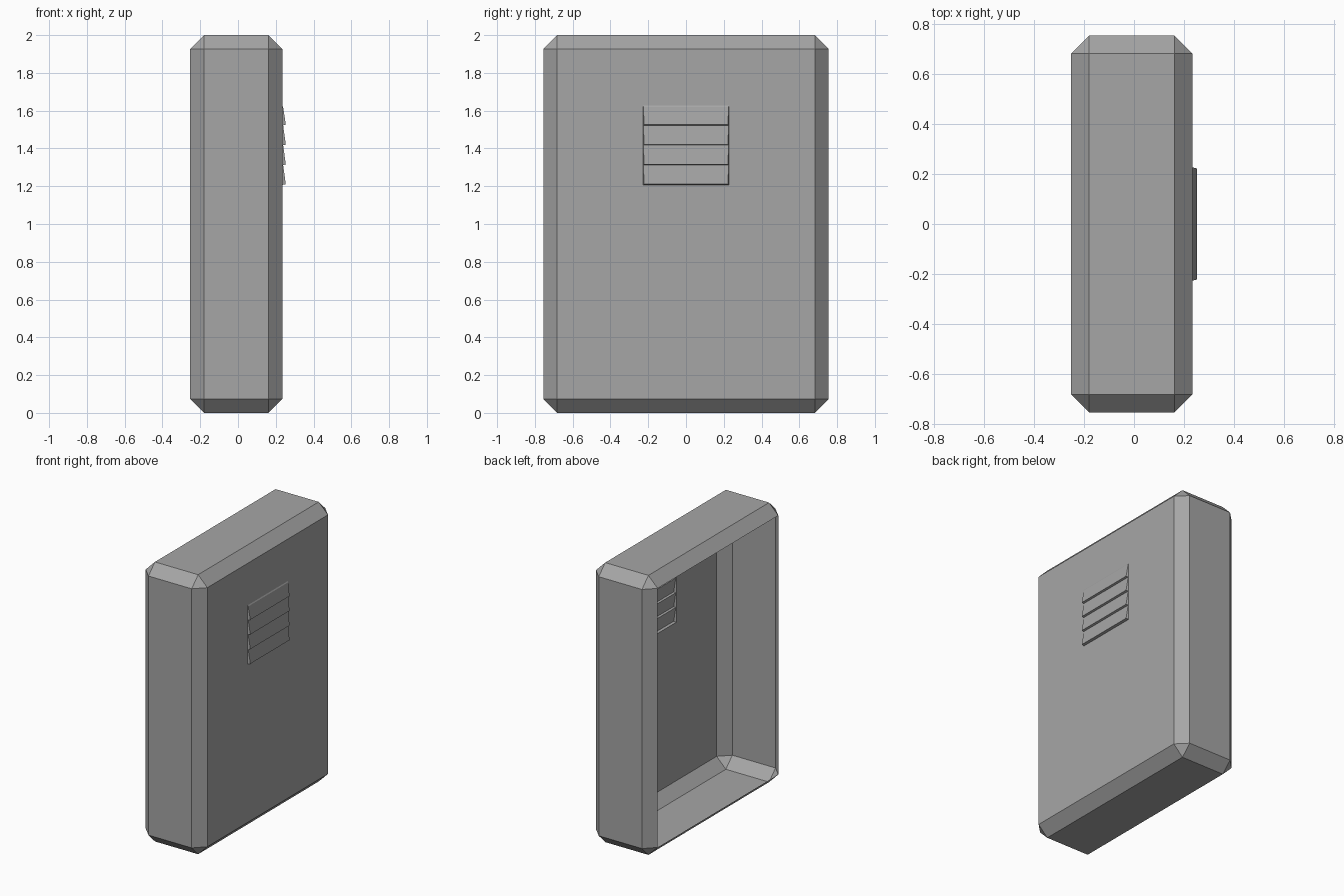
import bpy, bmesh
from mathutils import Vector

cube = bpy.data.objects.get("Cube")
if cube:
    bpy.data.objects.remove(cube, do_unlink=True)

# Overall sizes
BACK, FRONT, HALF_Y, HEIGHT, CHAMFER = -0.253, 0.235, 0.755, 2.0, 0.073
VENT_Y, VENT_TOP, VENT_BOTTOM, SLATS, BULGE = 0.227, 1.627, 1.207, 4, 0.018

grey = bpy.data.materials.new("grey_metal")
grey.use_nodes = True
colour = (0.38, 0.38, 0.38, 1)
grey.diffuse_color = colour
grey.node_tree.nodes["Principled BSDF"].inputs["Base Color"].default_value = colour


def finish(name, bm):
    mesh = bpy.data.meshes.new(name)
    bm.to_mesh(mesh)
    bm.free()
    mesh.materials.append(grey)
    obj = bpy.data.objects.new(name, mesh)
    bpy.context.collection.objects.link(obj)


# Chamfered thin shell, open on one broad side
bm = bmesh.new()
bmesh.ops.create_cube(bm, size=1)
for v in bm.verts:
    v.co = Vector(((BACK + FRONT) / 2 + v.co.x * (FRONT - BACK),
                   v.co.y * 2 * HALF_Y, (v.co.z + 0.5) * HEIGHT))
bmesh.ops.bevel(bm, geom=bm.edges[:], offset=CHAMFER, segments=1,
                profile=0.5, affect='EDGES')
bm.normal_update()
broad = [f for f in bm.faces if abs(f.normal.x) > 0.99]
panel = next(f for f in broad if f.normal.x > 0)
corners = list(panel.verts)
bmesh.ops.delete(bm, geom=broad, context='FACES_ONLY')

# Broad panel rebuilt as a frame around the vent hole
hole = []
for v in corners:
    y = VENT_Y if v.co.y > 0 else -VENT_Y
    z = VENT_TOP if v.co.z > HEIGHT / 2 else VENT_BOTTOM
    hole.append(bm.verts.new((FRONT, y, z)))
for i in range(4):
    j = (i + 1) % 4
    bm.faces.new((corners[i], corners[j], hole[j], hole[i]))
finish("shell", bm)

# Louvred vent: a sawtooth sheet pushed out from the panel
pitch = (VENT_TOP - VENT_BOTTOM) / SLATS
profile = [(FRONT, VENT_TOP), (FRONT + 0.004, VENT_TOP - 0.008)]
for i in range(SLATS):
    low = VENT_TOP - (i + 1) * pitch
    profile.append((FRONT + BULGE, low + 0.004))
    profile.append((FRONT + (0.004 if i < SLATS - 1 else 0), low))

bm = bmesh.new()
rows = []
for x, z in profile:
    y = VENT_Y - 0.3 * (x - FRONT)
    rows.append([bm.verts.new(p) for p in (
        (FRONT, -VENT_Y, z), (x, -y, z), (x, y, z), (FRONT, VENT_Y, z))])
for upper, lower in zip(rows, rows[1:]):
    for k in range(3):
        bm.faces.new((upper[k], lower[k], lower[k + 1], upper[k + 1]))
bmesh.ops.remove_doubles(bm, verts=bm.verts[:], dist=0.0005)
finish("louvred_vent", bm)
